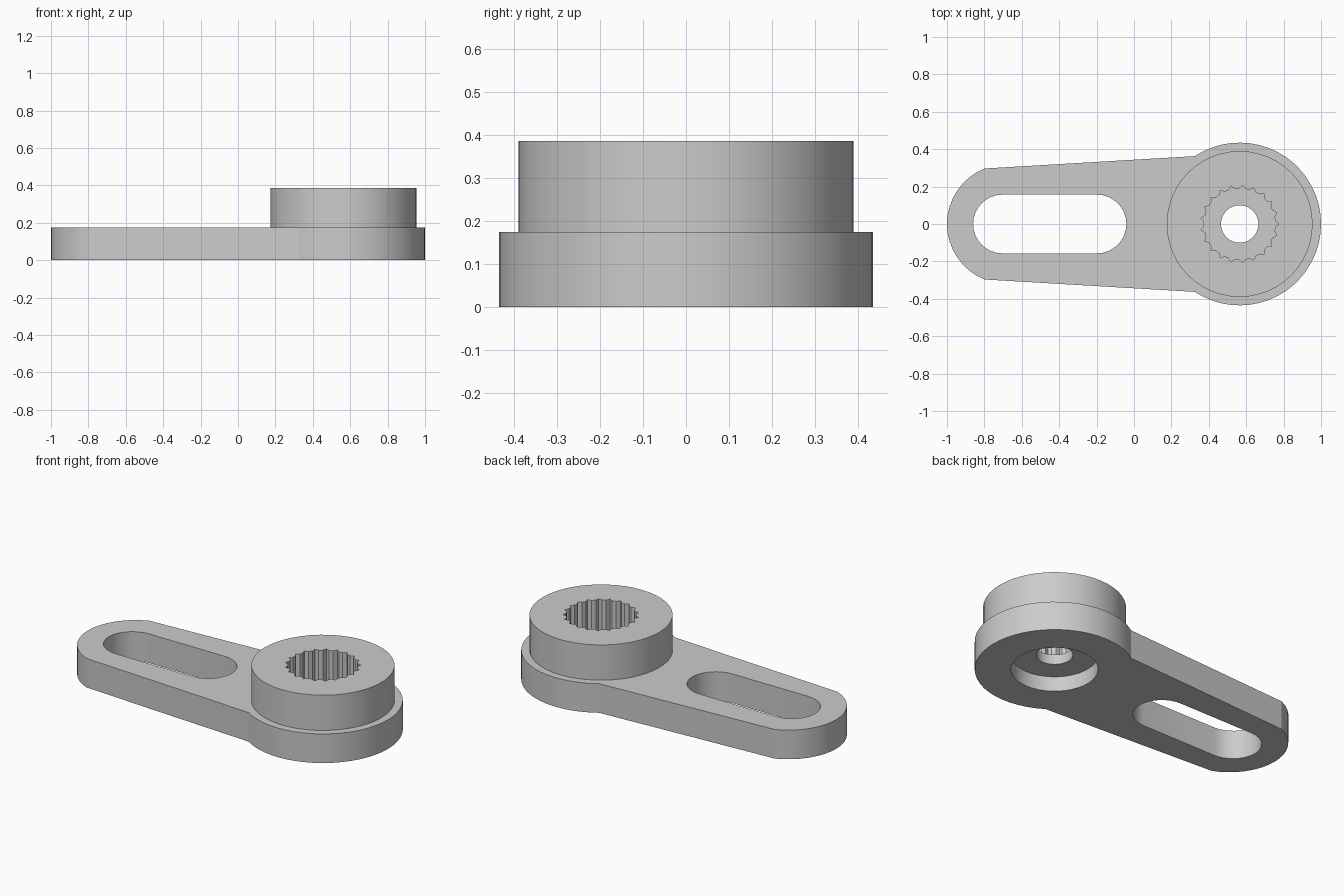
import bpy, bmesh, math

cube = bpy.data.objects.get("Cube")
if cube:
    bpy.data.objects.remove(cube, do_unlink=True)

HUB_X, PLATE_TOP, BOSS_TOP = 0.565, 0.175, 0.387

grey = bpy.data.materials.new("plain grey")
grey.use_nodes = True
grey.diffuse_color = (0.6, 0.6, 0.6, 1)
grey.node_tree.nodes["Principled BSDF"].inputs["Base Color"].default_value = (0.6, 0.6, 0.6, 1)


def arc(cx, r, start, end, n):
    """Points along an arc centred on the x axis, angles in degrees."""
    angles = [math.radians(start + (end - start) * i / n) for i in range(n + 1)]
    return [(cx + r * math.cos(a), r * math.sin(a)) for a in angles]


def circle(cx, r, n):
    return arc(cx, r, 0, 360, n)[:-1]


def prism(name, outline, z0, z1):
    """Extrude a flat outline from z0 to z1."""
    bm = bmesh.new()
    face = bm.faces.new([bm.verts.new((x, y, z0)) for x, y in outline])
    top = bmesh.ops.extrude_face_region(bm, geom=[face])["geom"]
    verts = [g for g in top if isinstance(g, bmesh.types.BMVert)]
    bmesh.ops.translate(bm, verts=verts, vec=(0, 0, z1 - z0))
    bmesh.ops.recalc_face_normals(bm, faces=bm.faces)
    mesh = bpy.data.meshes.new(name)
    bm.to_mesh(mesh)
    bm.free()
    mesh.materials.append(grey)
    obj = bpy.data.objects.new(name, mesh)
    bpy.context.collection.objects.link(obj)
    return obj


def combine(target, other, operation):
    """Apply a boolean and discard the tool object."""
    mod = target.modifiers.new(operation, 'BOOLEAN')
    mod.operation, mod.object, mod.solver = operation, other, 'EXACT'
    bpy.context.view_layer.objects.active = target
    bpy.ops.object.modifier_apply(modifier=mod.name)
    bpy.data.objects.remove(other, do_unlink=True)


# Tapered arm plate with a round hub end
neck = 123.5
plate = arc(HUB_X, 0.435, -neck, neck, 36) + arc(-0.68, 0.32, 112, 248, 16)
arm = prism("lever_arm", plate, 0, PLATE_TOP)

# Raised boss on the hub
combine(arm, prism("boss", circle(HUB_X, 0.39, 48), 0.1, BOSS_TOP), 'UNION')

# Long rounded slot through the arm
slot = arc(-0.198, 0.157, -90, 90, 16) + arc(-0.703, 0.157, 90, 270, 16)
combine(arm, prism("slot_cutter", slot, -0.1, 0.5), 'DIFFERENCE')

# Toothed socket in the boss
TEETH = 21
splines = []
for i in range(TEETH):
    for offset, r in ((0, 0.208), (0.3, 0.19), (0.7, 0.19)):
        a = math.tau * (i + offset) / TEETH
        splines.append((HUB_X + r * math.cos(a), r * math.sin(a)))
combine(arm, prism("socket_cutter", splines, 0.15, 0.5), 'DIFFERENCE')

# Screw hole and counterbore underneath
combine(arm, prism("hole_cutter", circle(HUB_X, 0.1, 32), -0.1, 0.3), 'DIFFERENCE')
combine(arm, prism("counterbore_cutter", circle(HUB_X, 0.237, 40), -0.1, 0.09), 'DIFFERENCE')

bpy.ops.object.select_all(action='DESELECT')
arm.select_set(True)
bpy.context.view_layer.objects.active = arm
bpy.ops.object.shade_smooth_by_angle(angle=math.radians(20))
